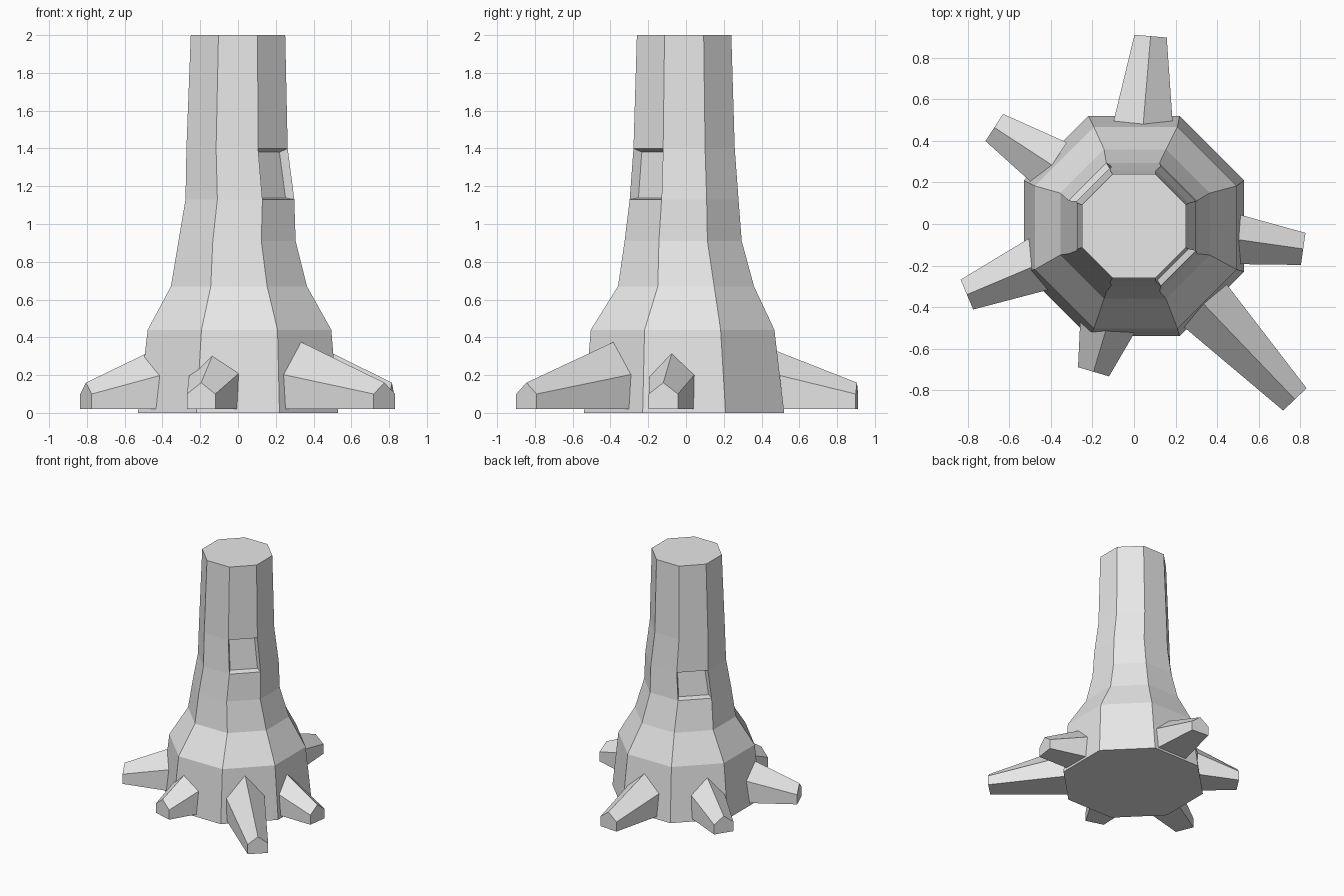
import bpy
import bmesh
from math import cos, sin, radians
from mathutils import Vector

cube = bpy.data.objects.get("Cube")
if cube:
    bpy.data.objects.remove(cube, do_unlink=True)

grey = bpy.data.materials.new("pale_grey")
grey.use_nodes = True
colour = (0.8, 0.8, 0.8, 1)
grey.diffuse_color = colour
grey.node_tree.nodes["Principled BSDF"].inputs["Base Color"].default_value = colour


def loft(bm, rings):
    """Skin closed rings of points and cap both ends."""
    loops = [[bm.verts.new(p) for p in ring] for ring in rings]
    for low, high in zip(loops, loops[1:]):
        n = len(low)
        for i in range(n):
            j = (i + 1) % n
            bm.faces.new((low[i], low[j], high[j], high[i]))
    bm.faces.new(loops[0])
    bm.faces.new(loops[-1])
    bmesh.ops.recalc_face_normals(bm, faces=bm.faces)


def finish(bm, name):
    mesh = bpy.data.meshes.new(name)
    bm.to_mesh(mesh)
    bm.free()
    mesh.materials.append(grey)
    obj = bpy.data.objects.new(name, mesh)
    bpy.context.collection.objects.link(obj)
    return obj


def octagon(z, cx, cy, apothem):
    r = apothem / cos(radians(22.5))
    angles = [radians(22.5 + 45 * i) for i in range(8)]
    return [(cx + r * cos(a), cy + r * sin(a), z) for a in angles]


# Flared trunk: height, centre x, centre y, apothem
levels = [
    (0, 0, -0.01, 0.53),
    (0.44, 0.008, -0.018, 0.486),
    (0.67, 0.005, 0, 0.36),
    (0.91, -0.005, -0.015, 0.31),
    (1.13, 0.01, -0.01, 0.288),
    (1.4, -0.005, -0.01, 0.268),
    (2, 0, -0.01, 0.25),
]
bm = bmesh.new()
loft(bm, [octagon(*level) for level in levels])

# Two hollows, sunk into opposite diagonal faces of the trunk
for direction, height in (((1, -1, 0), 1.26), ((-1, 1, 0), 1.02)):
    aim = Vector(direction).normalized()
    face = max(bm.faces, key=lambda f: f.normal.dot(aim)
               - 5 * abs(f.calc_center_median().z - height))
    bmesh.ops.inset_individual(bm, faces=[face], thickness=0.02, depth=-0.05)
finish(bm, "trunk")


def root_section(centre, side, half, shoulder, ridge):
    """House-shaped cross-section standing just above the ground."""
    profile = [(-half, 0.02), (half, 0.02), (half, shoulder),
               (0, ridge), (-half, shoulder)]
    return [centre + side * u + Vector((0, 0, z)) for u, z in profile]


# Roots: start, end, half width at start, ridge height at start
roots = {
    "front_left_root": ((0.335, -0.385), (0.775, -0.845), 0.15, 0.385),
    "left_root": ((0.5, -0.075), (0.815, -0.12), 0.123, 0.33),
    "back_root": ((0.045, 0.49), (0.08, 0.905), 0.147, 0.335),
    "back_right_root": ((-0.42, 0.3), (-0.673, 0.465), 0.13, 0.335),
    "right_root": ((-0.45, -0.19), (-0.805, -0.34), 0.138, 0.345),
    "front_root": ((-0.135, -0.51), (-0.195, -0.712), 0.137, 0.325),
}
for name, (start, end, half, ridge) in roots.items():
    a, b = Vector((*start, 0)), Vector((*end, 0))
    along = (b - a).normalized()
    side = Vector((-along.y, along.x, 0))
    bm = bmesh.new()
    loft(bm, [
        root_section(a - along * 0.03, side, half, 0.21, ridge),
        root_section(b, side, 0.078, 0.1, 0.16),
    ])
    finish(bm, name)
